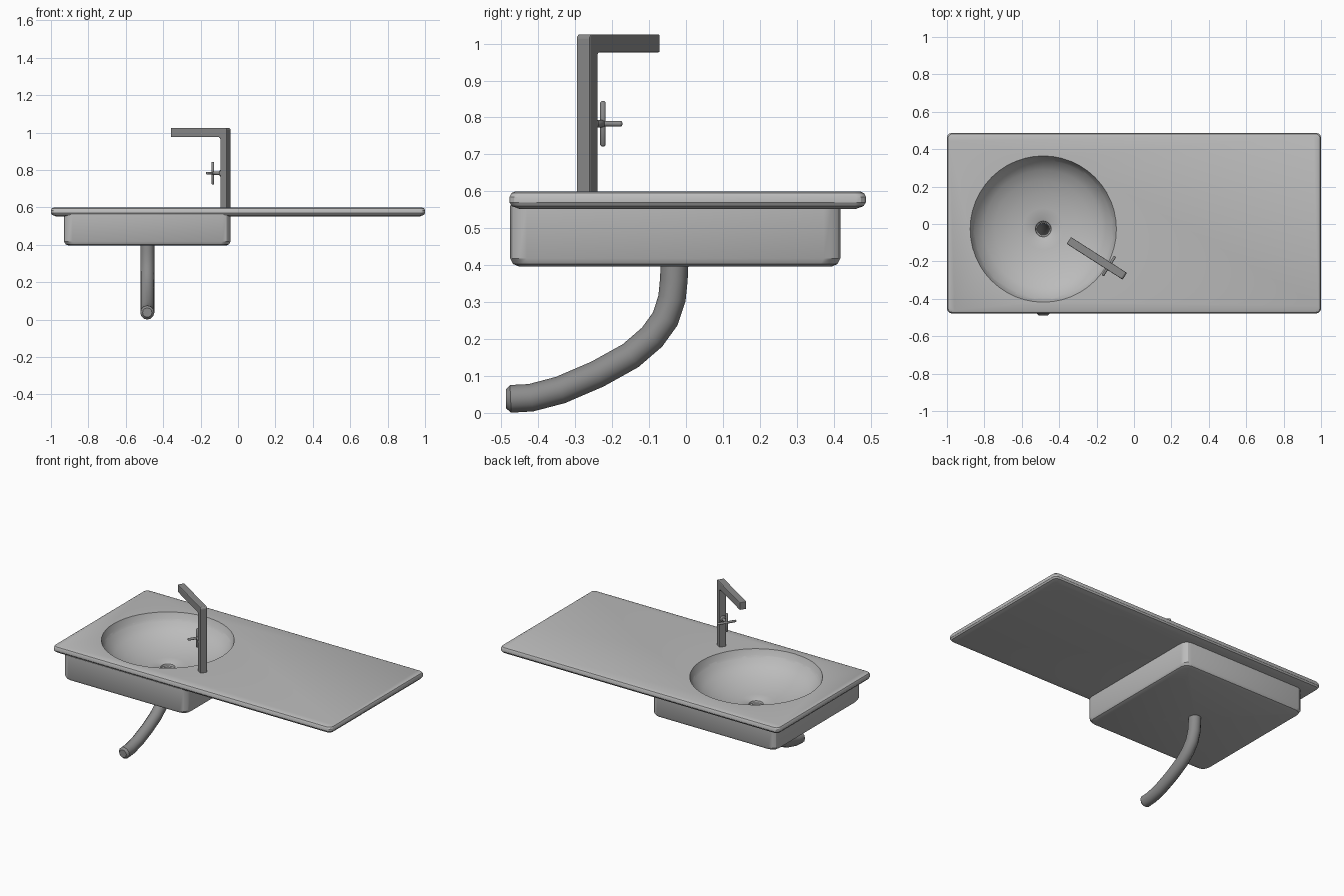
import bpy, bmesh, math
from mathutils import Vector, Matrix

if "Cube" in bpy.data.objects:
    bpy.data.objects.remove(bpy.data.objects["Cube"])


def material(name, v):
    m = bpy.data.materials.new(name)
    m.diffuse_color = (v, v, v, 1)
    m.use_nodes = True
    m.node_tree.nodes["Principled BSDF"].inputs["Base Color"].default_value = m.diffuse_color
    return m


CERAMIC = material("light grey ceramic", 0.5)
METAL = material("mid grey metal", 0.26)


def make(name, bm, mat):
    bmesh.ops.recalc_face_normals(bm, faces=bm.faces)
    me = bpy.data.meshes.new(name)
    bm.to_mesh(me)
    bm.free()
    ob = bpy.data.objects.new(name, me)
    bpy.context.collection.objects.link(ob)
    me.materials.append(mat)
    return ob


def activate(ob):
    bpy.ops.object.select_all(action='DESELECT')
    ob.select_set(True)
    bpy.context.view_layer.objects.active = ob


def smooth(ob, angle=30):
    activate(ob)
    bpy.ops.object.shade_smooth_by_angle(angle=math.radians(angle))


def loft(rings, cap_start=True, cap_end=True):
    bm = bmesh.new()
    vs = [[bm.verts.new(p) for p in r] for r in rings]
    n = len(vs[0])
    for a, b in zip(vs, vs[1:]):
        for i in range(n):
            j = (i + 1) % n
            bm.faces.new((a[i], a[j], b[j], b[i]))
    if cap_start:
        bm.faces.new(vs[0])
    if cap_end:
        bm.faces.new(vs[-1])
    return bm


def rounded_rect(x0, x1, y0, y1, inset, r, z, seg=3):
    x0, x1, y0, y1 = x0 + inset, x1 - inset, y0 + inset, y1 - inset
    pts = []
    for k, (cx, cy) in enumerate([(x1 - r, y1 - r), (x0 + r, y1 - r),
                                  (x0 + r, y0 + r), (x1 - r, y0 + r)]):
        for s in range(seg + 1):
            a = math.pi / 2 * (k + s / seg)
            pts.append((cx + r * math.cos(a), cy + r * math.sin(a), z))
    return pts


def circle(cx, cy, z, r, n):
    return [(cx + r * math.cos(2 * math.pi * i / n),
             cy + r * math.sin(2 * math.pi * i / n), z) for i in range(n)]


# Countertop slab and basin housing
slab = make("countertop", loft([
    rounded_rect(-1, 1, -0.478, 0.487, i, 0.025, z)
    for i, z in [(0.028, 0.552), (0.006, 0.56), (0, 0.57), (0, 0.585),
                 (0.005, 0.595), (0.016, 0.6)]]), CERAMIC)
housing = make("basin_housing", loft([
    rounded_rect(-0.93, -0.04, -0.476, 0.418, i, 0.045, z)
    for i, z in [(0.022, 0.397), (0.008, 0.403), (0, 0.418), (0, 0.562)]]), CERAMIC)

# Round bowl and drain hole cut through both
CX, CY = -0.485, -0.027
profile = [(0.395, 0.65), (0.391, 0.6), (0.378, 0.565), (0.353, 0.53), (0.315, 0.5),
           (0.26, 0.473), (0.19, 0.45), (0.11, 0.435), (0.05, 0.43), (0.042, 0.425),
           (0.04, 0.412), (0.033, 0.408), (0.033, 0.37)]
cutter = make("bowl_cutter", loft([circle(CX, CY, z, r, 48) for r, z in profile]), CERAMIC)
cutter.hide_render = True
for ob in (slab, housing):
    activate(ob)
    mod = ob.modifiers.new("bowl", 'BOOLEAN')
    mod.object = cutter
    mod.operation = 'DIFFERENCE'
    mod.solver = 'EXACT'
    bpy.ops.object.modifier_apply(modifier=mod.name)
    smooth(ob)
bpy.data.objects.remove(cutter)

# Curved waste pipe, open at the top
path = [(-0.031, 0.405), (-0.033, 0.36), (-0.038, 0.31), (-0.056, 0.255), (-0.092, 0.205),
        (-0.15, 0.155), (-0.24, 0.105), (-0.34, 0.062), (-0.42, 0.041), (-0.475, 0.038),
        (-0.488, 0.038)]
rings = []
for k, (y, z) in enumerate(path):
    a, b = path[max(k - 1, 0)], path[min(k + 1, len(path) - 1)]
    t = Vector((0, b[0] - a[0], b[1] - a[1])).normalized()
    side, up = Vector((1, 0, 0)), t.cross(Vector((1, 0, 0)))
    r = 0.025 if k == len(path) - 1 else 0.0375
    rings.append([Vector((CX, y, z)) + r * (math.cos(c) * side + math.sin(c) * up)
                  for c in [2 * math.pi * i / 12 for i in range(12)]])
smooth(make("waste_pipe", loft(rings, cap_start=False), METAL), 40)

# Tap frame: local x runs along the spout
TAP = Matrix.Translation((-0.067, -0.268, 0)) @ Matrix.Rotation(math.radians(147.4), 4, 'Z')

# Tap post and spout as one extruded L profile
outline = [(-0.021, 0.59), (0.021, 0.59), (0.021, 0.965), (0.024, 0.973), (0.032, 0.976),
           (0.334, 0.976), (0.334, 1.025), (-0.013, 1.025), (-0.021, 1.017)]
tap = make("tap_body", loft([[(x, y, z) for x, z in outline]
                             for y in (-0.0215, 0.0215)]), METAL)
tap.matrix_world = TAP
bev = tap.modifiers.new("bevel", 'BEVEL')
bev.width = 0.004
bev.segments = 2


# Cross handle on the tap post
def rod(name, a, b, r):
    a, b = Vector(a), Vector(b)
    d = (b - a).normalized()
    u = d.orthogonal().normalized()
    v = d.cross(u)
    e = min(r * 0.5, 0.004)
    rs = [[p + q * (math.cos(c) * u + math.sin(c) * v)
           for c in [2 * math.pi * i / 12 for i in range(12)]]
          for p, q in [(a, r - e), (a + d * e, r), (b - d * e, r), (b, r - e)]]
    ob = make(name, loft(rs), METAL)
    ob.matrix_world = TAP
    smooth(ob, 50)


HZ = 0.783
rod("handle_collar", (0.018, 0, HZ), (0.032, 0, HZ), 0.02)
rod("handle_stem", (0.025, 0, HZ), (0.088, 0, HZ), 0.01)
rod("handle_bar_vertical", (0.08, 0, HZ - 0.061), (0.08, 0, HZ + 0.061), 0.0075)
rod("handle_bar_cross", (0.08, -0.061, HZ), (0.08, 0.061, HZ), 0.0075)
